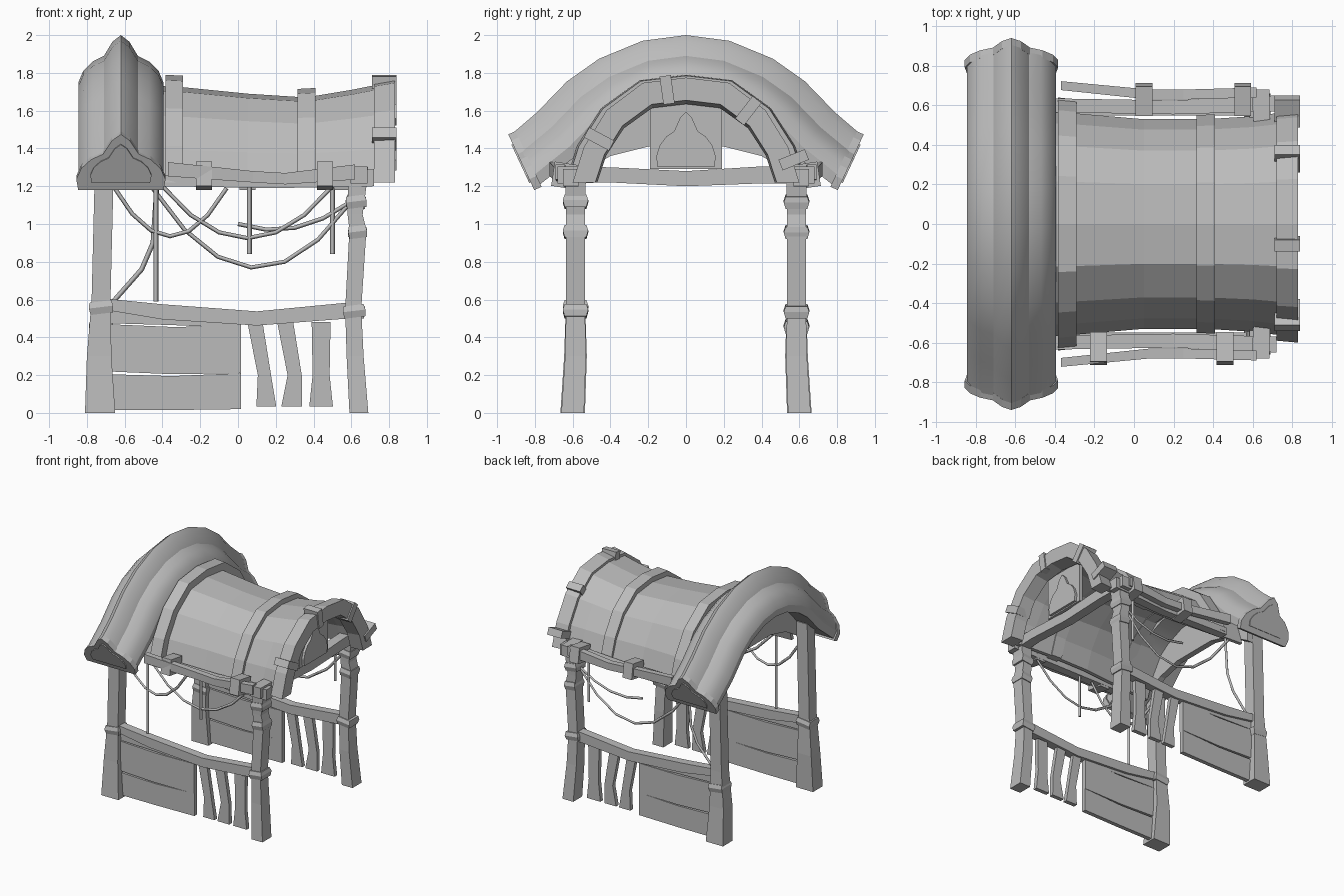
import bpy, bmesh, math
from mathutils import Vector, Matrix

cube = bpy.data.objects.get("Cube")
if cube:
    bpy.data.objects.remove(cube, do_unlink=True)

grey = bpy.data.materials.new("plain_grey")
grey.use_nodes = True
grey.diffuse_color = (0.5, 0.5, 0.5, 1)
grey.node_tree.nodes["Principled BSDF"].inputs["Base Color"].default_value = (0.5, 0.5, 0.5, 1)


def loft(name, rings):
    """Skin a row of equal closed rings and cap both ends."""
    bm = bmesh.new()
    rows = [[bm.verts.new(p) for p in ring] for ring in rings]
    n = len(rows[0])
    for a, b in zip(rows, rows[1:]):
        for i in range(n):
            j = (i + 1) % n
            bm.faces.new((a[i], a[j], b[j], b[i]))
    bm.faces.new(rows[0])
    bm.faces.new(rows[-1])
    bmesh.ops.recalc_face_normals(bm, faces=bm.faces)
    mesh = bpy.data.meshes.new(name)
    bm.to_mesh(mesh)
    bm.free()
    mesh.materials.append(grey)
    obj = bpy.data.objects.new(name, mesh)
    bpy.context.collection.objects.link(obj)
    return obj


def timber(name, axis, stations):
    """Four-sided timber along an axis; station = position, centre a, centre b, size a, size b."""
    rings = []
    for t, a, b, da, db in stations:
        ring = []
        for sa, sb in ((-1, -1), (1, -1), (1, 1), (-1, 1)):
            p = [a + sa * da / 2, b + sb * db / 2]
            p.insert("xyz".index(axis), t)
            ring.append(p)
        rings.append(ring)
    return loft(name, rings)


def block(name, centre, size, rot_x=0):
    x, y, z = centre
    obj = timber(name, "x", [(s * size[0] / 2, 0, 0, size[1], size[2]) for s in (-1, 1)])
    obj.matrix_world = Matrix.Translation((x, y, z)) @ Matrix.Rotation(rot_x, 4, "X")
    return obj


def smooth(obj, degrees):
    bpy.ops.object.select_all(action="DESELECT")
    obj.select_set(True)
    bpy.context.view_layer.objects.active = obj
    bpy.ops.object.shade_smooth_by_angle(angle=math.radians(degrees))


def rope(name, y, pts, radius=0.011):
    curve = bpy.data.curves.new(name, "CURVE")
    curve.dimensions = "3D"
    curve.bevel_depth = radius
    curve.bevel_resolution = 0
    curve.use_fill_caps = True
    spline = curve.splines.new("POLY")
    spline.points.add(len(pts) - 1)
    for p, (x, z) in zip(spline.points, pts):
        p.co = (x, y, z, 1)
    curve.materials.append(grey)
    obj = bpy.data.objects.new(name, curve)
    bpy.context.collection.objects.link(obj)
    bpy.ops.object.select_all(action="DESELECT")
    obj.select_set(True)
    bpy.context.view_layer.objects.active = obj
    bpy.ops.object.convert(target="MESH")


def swag(name, y, start, end, sag, count=6):
    pts = []
    for i in range(count + 1):
        t = i / count
        pts.append((start[0] + (end[0] - start[0]) * t,
                    start[1] + (end[1] - start[1]) * t - 4 * sag * t * (1 - t)))
    rope(name, y, pts)


# Vaulted roof skin and its hoops
EAVE = 1.22
ARCH = [(1, 0), (0.9, 0.34), (0.7, 0.69), (0.38, 0.95), (0, 1)]
ARCH += [(-u, v) for u, v in reversed(ARCH[:-1])]


def vault(name, stations, thick):
    rings = []
    for x, half, top in stations:
        outer = [(x, u * half, EAVE + v * (top - EAVE)) for u, v in ARCH]
        inner = [(x, u * (half - thick), EAVE + v * (top - thick - EAVE)) for u, v in ARCH]
        rings.append(outer + inner[::-1])
    return loft(name, rings)


vault("roof_skin", [(-0.6, 0.58, 1.74), (-0.3, 0.56, 1.725), (0.05, 0.53, 1.69),
                    (0.36, 0.53, 1.67), (0.6, 0.545, 1.71), (0.8, 0.57, 1.75)], 0.03)
vault("inner_hoop", [(-0.385, 0.64, 1.79), (-0.29, 0.63, 1.785)], 0.1)
vault("middle_hoop", [(0.315, 0.55, 1.715), (0.41, 0.555, 1.72)], 0.06)
vault("gable_hoop", [(0.72, 0.59, 1.755), (0.83, 0.6, 1.775)], 0.12)
for y, z, a in ((-0.46, 1.45, 62), (-0.1, 1.71, 8), (0.33, 1.6, -38), (0.57, 1.34, -68)):
    block("hoop_cleat", (0.775, y, z), (0.13, 0.06, 0.15), math.radians(a))

# Heavy arched ridge with a three-lobed section
HALF = [(0, 0), (0.045, 0.035), (0.09, 0.11), (0.15, 0.14), (0.2, 0.19), (0.225, 0.25), (0.215, 0.31)]
SECTION = HALF + [(-u, d) for u, d in reversed(HALF[1:])]
CREST = [(0, 2.0), (0.23, 1.97), (0.46, 1.875), (0.63, 1.755), (0.79, 1.59), (0.93, 1.47)]
CREST = [(-y, z) for y, z in reversed(CREST[1:])] + CREST
RIDGE_X = -0.62


def ridge_ring(y, z, tangent, scale=1.0, shift=0.0):
    down = Vector((0, tangent.y, tangent.z)).normalized()
    along = down.copy()
    down = Vector((0, along.z, -along.y))
    base = Vector((RIDGE_X, y, z)) + along * shift
    return [base + Vector((u * scale, 0, 0)) + down * (0.17 + (d - 0.17) * scale) for u, d in SECTION]


rings = []
for i, (y, z) in enumerate(CREST):
    a, b = CREST[max(i - 1, 0)], CREST[min(i + 1, len(CREST) - 1)]
    tan = Vector((0, b[0] - a[0], b[1] - a[1]))
    if i in (0, len(CREST) - 1):
        tan = Vector((0, 0.9, 0.42 if i == 0 else -0.42))
    rings.append(ridge_ring(y, z, tan))
smooth(loft("arched_ridge", rings), 24)
for s in (-1, 1):
    tan = Vector((0, 0.9, -0.42 * s))
    end = (s * 0.93, 1.47, tan)
    loft("ridge_end_rim", [ridge_ring(*end, 1.05, -s * 0.035), ridge_ring(*end, 1.05, s * 0.008)])
    loft("ridge_end_plate", [ridge_ring(*end, 0.72, 0), ridge_ring(*end, 0.72, s * 0.016)])

# Wall under the ridge
TOP = [(0.66, 1.45), (0.46, 1.62), (0.23, 1.72)]
LOW = [(0.64, 1.22), (0.4, 1.36), (0.2, 1.41)]
outline = TOP + [(-y, z) for y, z in reversed(TOP)] + [(-y, z) for y, z in LOW] + LOW[::-1]
loft("ridge_wall", [[(x, y, z) for y, z in outline] for x in (-0.65, -0.6)])

# Gable board with a three-lobed plaque
block("gable_board", (0.69, 0, 1.465), (0.03, 0.38, 0.35))
loft("gable_plaque", [[(x, u * 0.7, 1.595 - d * 0.95) for u, d in SECTION] for x in (0.705, 0.725)])
timber("gable_tie_beam", "y", [(-0.68, 0.64, 1.26, 0.09, 0.09), (-0.4, 0.65, 1.26, 0.08, 0.08),
                               (0, 0.65, 1.24, 0.08, 0.08), (0.4, 0.65, 1.26, 0.08, 0.09),
                               (0.68, 0.64, 1.26, 0.09, 0.09)])

# Both long sides: posts, rails, boards, pickets and eave beams
for s in (-1, 1):
    y = s * 0.585
    timber("ridge_post", "z", [(0, -0.73, s * 0.6, 0.16, 0.13), (0.3, -0.735, y, 0.13, 0.12),
                               (0.6, -0.725, y, 0.1, 0.1), (1.4, -0.705, y, 0.1, 0.1)])
    timber("gable_post", "z", [(0, 0.64, s * 0.6, 0.1, 0.12), (0.3, 0.62, y, 0.09, 0.11),
                               (0.55, 0.61, y, 0.085, 0.1), (0.97, 0.635, y, 0.09, 0.1),
                               (1.05, 0.62, y, 0.08, 0.1), (1.24, 0.635, y, 0.1, 0.11)])
    for x, z, w in ((-0.725, 0.56 if s < 0 else 0.46, 0.13), (0.615, 0.54, 0.12),
                    (0.633, 0.96, 0.1), (0.625, 1.12, 0.11)):
        band = timber("post_band", "z", [(-0.035, 0, 0, w * 0.92, 0.115), (0, 0, 0, w, 0.135),
                                         (0.03, 0, 0, w * 0.9, 0.115)])
        band.matrix_world = Matrix.Translation((x, y, z)) @ Matrix.Rotation(0.12 * s, 4, "Y")

    timber("lower_rail", "x", [(-0.7, y, 0.575, 0.07, 0.06), (-0.4, y, 0.535, 0.07, 0.08),
                               (0.1, y, 0.5, 0.07, 0.075), (0.62, y, 0.545, 0.07, 0.085)])
    timber("top_board", "x", [(-0.7, y, 0.52, 0.03, 0.09), (-0.35, y, 0.5, 0.03, 0.07),
                              (0.015, y, 0.47, 0.03, 0.04)])
    timber("middle_board", "x", [(-0.7, y, 0.345, 0.04, 0.25), (-0.35, y, 0.33, 0.04, 0.25),
                                 (0.015, y, 0.335, 0.04, 0.25)])
    timber("bottom_board", "x", [(-0.7, y, 0.11, 0.035, 0.19), (-0.35, y, 0.105, 0.035, 0.18),
                                 (0.015, y, 0.115, 0.035, 0.19)])
    for top, mid, low, w in ((0.09, 0.14, 0.15, 0.08), (0.25, 0.3, 0.285, 0.085), (0.44, 0.44, 0.44, 0.1)):
        timber("picket", "z", [(0.035, low, y, w + 0.025, 0.035), (0.2, mid, y, w - 0.01, 0.035),
                               (0.48, top, y, w, 0.035)])

    timber("eave_beam", "x", [(-0.4, s * 0.6, 1.23, 0.07, 0.06), (0.2, s * 0.59, 1.22, 0.07, 0.06),
                              (0.72, s * 0.61, 1.245, 0.08, 0.09)])
    timber("outer_eave_pole", "x", [(-0.37, s * 0.7, 1.29, 0.045, 0.075), (0.08, s * 0.655, 1.25, 0.05, 0.06),
                                    (0.25, s * 0.655, 1.24, 0.05, 0.06), (0.62, s * 0.665, 1.275, 0.05, 0.08)])
    for x in (-0.18, 0.46) if s < 0 else (0.05, 0.55):
        block("eave_clip", (x, s * 0.63, 1.255), (0.085, 0.15, 0.13), 0.15 * s)

# Ropes under the eaves
swag("front_short_rope", -0.58, (-0.66, 1.2), (-0.06, 1.19), 0.26)
swag("front_long_rope", -0.58, (-0.4, 1.2), (0.5, 1.2), 0.275)
swag("back_long_rope", 0.58, (-0.46, 1.2), (0.6, 1.12), 0.39)
swag("back_short_rope", 0.58, (0.0, 1.0), (0.6, 1.12), 0.08, 4)
rope("back_low_rope", 0.58, [(-0.43, 1.2), (-0.45, 0.9), (-0.51, 0.76), (-0.66, 0.59)], 0.013)
for x, y, z in ((0.06, -0.58, 0.84), (0.5, 0.58, 0.84), (-0.435, -0.58, 0.59)):
    rope("hanging_strand", y, [(x, 1.22), (x, z)], 0.013)
